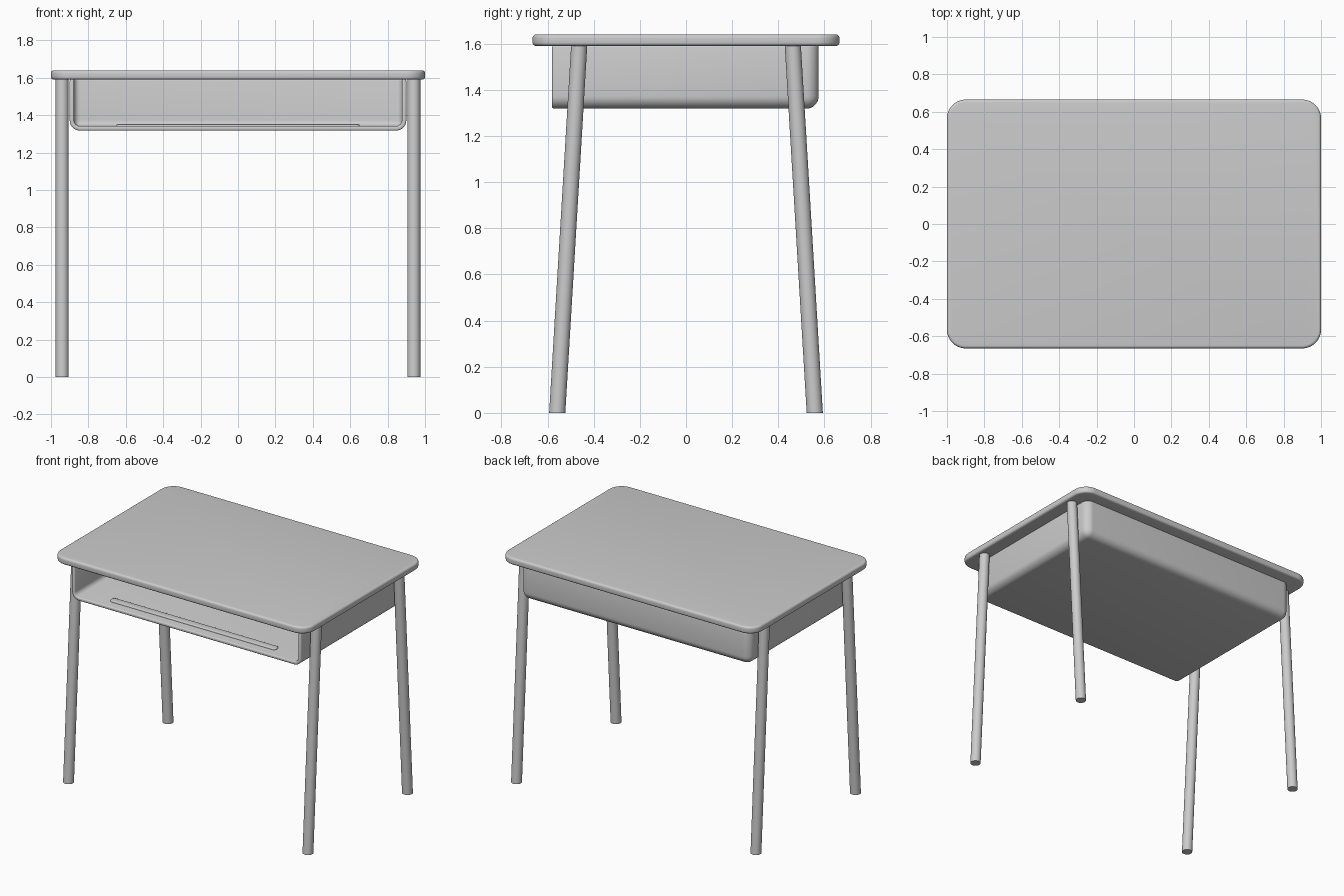
import bpy, bmesh, math

if "Cube" in bpy.data.objects:
    bpy.data.objects.remove(bpy.data.objects["Cube"])


def finish(name, bm):
    bmesh.ops.recalc_face_normals(bm, faces=bm.faces[:])
    mesh = bpy.data.meshes.new(name)
    bm.to_mesh(mesh)
    bm.free()
    obj = bpy.data.objects.new(name, mesh)
    bpy.context.collection.objects.link(obj)
    return obj


def smooth(obj):
    bpy.ops.object.select_all(action='DESELECT')
    obj.select_set(True)
    bpy.context.view_layer.objects.active = obj
    bpy.ops.object.shade_smooth_by_angle(angle=math.radians(35))


def box(x, y0, y1, z0, z1):
    bm = bmesh.new()
    bmesh.ops.create_cube(bm, size=1)
    for v in bm.verts:
        v.co = (2 * x * v.co.x,
                y0 + (v.co.y + 0.5) * (y1 - y0),
                z0 + (v.co.z + 0.5) * (z1 - z0))
    return bm


def round_edges(bm, edges, radius, segments):
    bmesh.ops.bevel(bm, geom=edges, offset=radius, segments=segments,
                    profile=0.5, affect='EDGES')


def upright(e):
    a, b = (v.co for v in e.verts)
    return abs(a.z - b.z) > 1e-4


# Tabletop: rounded corners, softened rim
bm = box(1.0, -0.665, 0.665, 1.59, 1.64)
round_edges(bm, [e for e in bm.edges if upright(e)], 0.1, 12)
rim = [e for e in bm.edges if not upright(e)]
round_edges(bm, rim, 0.015, 4)
smooth(finish("tabletop", bm))

# Storage tray: open at the front, rounded at the bottom and back
Y0, Y1, Z0, Z1 = -0.58, 0.575, 1.318, 1.592
bm = box(0.9, Y0, Y1, Z0, Z1)
bm.normal_update()
bmesh.ops.delete(bm, geom=[f for f in bm.faces
                           if f.normal.z > 0.9 or f.normal.y < -0.9],
                 context='FACES')
round_edges(bm, [e for e in bm.edges if len(e.link_faces) == 2], 0.055, 8)
tray = finish("storage_tray", bm)
# Make sure the open shell faces outwards
floor = max(tray.data.polygons, key=lambda p: p.area)
if floor.normal.z > 0:
    tray.data.flip_normals()
wall = tray.modifiers.new("wall", 'SOLIDIFY')
wall.thickness = 0.024
wall.offset = -1
lip = tray.modifiers.new("lip", 'BEVEL')
lip.width = 0.008
lip.segments = 3
lip.limit_method = 'ANGLE'
lip.angle_limit = math.radians(60)
smooth(tray)

# Pencil ridge on the tray floor
bm = box(0.65, -0.515, -0.465, 1.335, 1.352)
round_edges(bm, [e for e in bm.edges if upright(e)], 0.02, 5)
top = [e for e in bm.edges if all(v.co.z > 1.351 for v in e.verts)]
round_edges(bm, top, 0.006, 3)
smooth(finish("pencil_ridge", bm))

# Legs: round tubes splayed to front and back, cut level at both ends
for side, sx in (("left", -1), ("right", 1)):
    for end, sy in (("front", -1), ("back", 1)):
        bm = bmesh.new()
        bmesh.ops.create_cone(bm, cap_ends=True, segments=32,
                              radius1=0.035, radius2=0.035, depth=1.59)
        for v in bm.verts:
            v.co.z += 0.795
            v.co.x += sx * 0.94
            v.co.y += sy * (0.558 - 0.095 * v.co.z / 1.59)
        smooth(finish(f"{end}_{side}_leg", bm))
